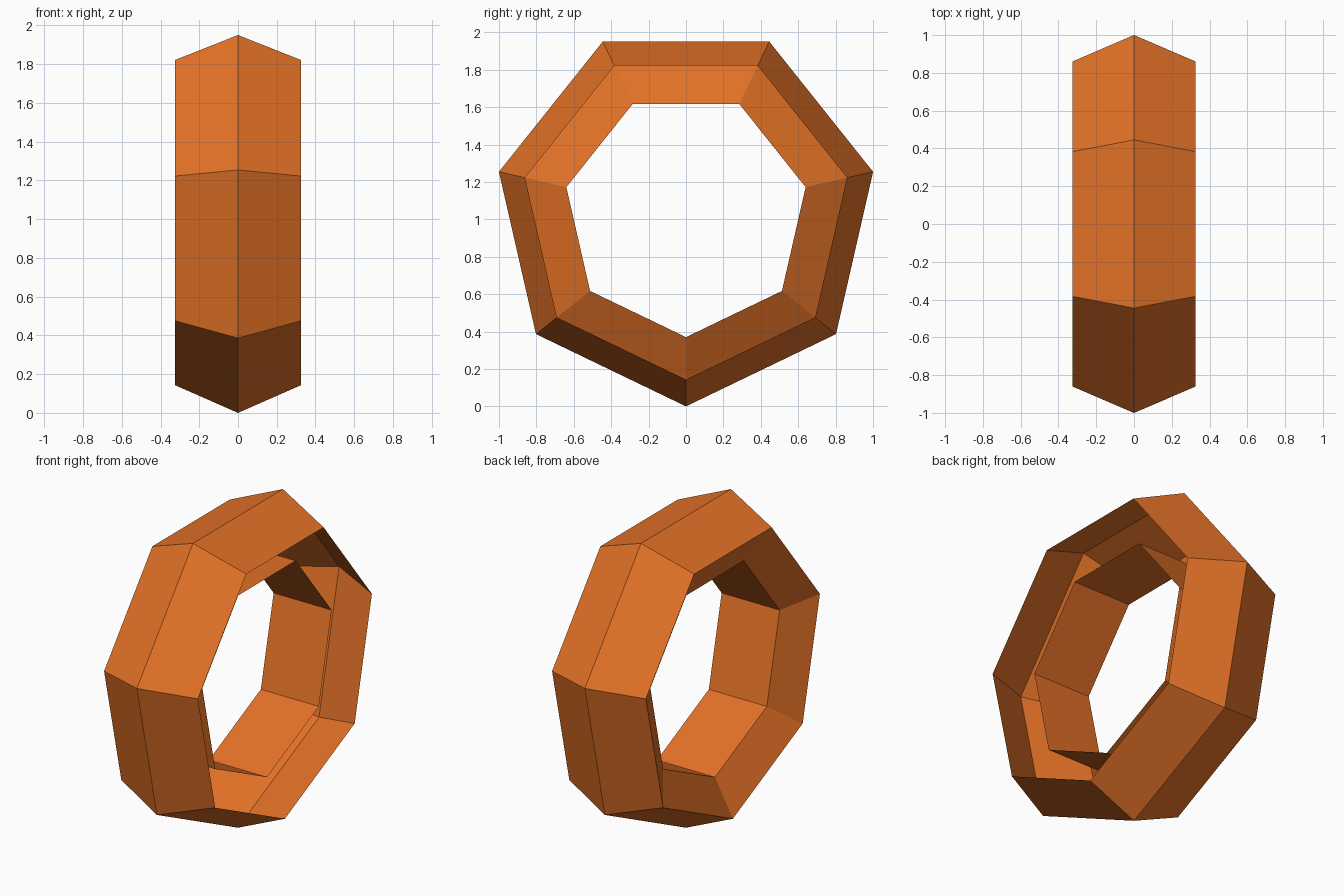
import bpy, bmesh, math

if "Cube" in bpy.data.objects:
    bpy.data.objects.remove(bpy.data.objects["Cube"])

SIDES = 7
CENTRE_Z = 1.026

# Cross-section (x, radius): a stretched pentagon, left open on the +x side
profile = [(0.325, 0.883), (0.0, 1.026), (-0.325, 0.883), (-0.201, 0.656), (0.201, 0.656)]

orange = bpy.data.materials.new("orange")
orange.diffuse_color = (0.76, 0.165, 0.02, 1)
orange.use_nodes = True
orange.node_tree.nodes["Principled BSDF"].inputs["Base Color"].default_value = orange.diffuse_color

# Seven-sided ring around the x axis, one corner pointing down
bm = bmesh.new()
rings = []
for i in range(SIDES):
    a = 2 * math.pi * i / SIDES
    rings.append([bm.verts.new((x, r * math.sin(a), CENTRE_Z - r * math.cos(a)))
                  for x, r in profile])
for i in range(SIDES):
    p, q = rings[i], rings[(i + 1) % SIDES]
    for j in range(len(profile) - 1):
        bm.faces.new((p[j], p[j + 1], q[j + 1], q[j]))

# Make the outer bands face away from the ring centre
bm.normal_update()
f = bm.faces[:][0]
c = f.calc_center_median()
if f.normal.y * c.y + f.normal.z * (c.z - CENTRE_Z) < 0:
    bmesh.ops.reverse_faces(bm, faces=bm.faces[:])

mesh = bpy.data.meshes.new("open_ring")
bm.to_mesh(mesh)
bm.free()
mesh.materials.append(orange)
bpy.context.collection.objects.link(bpy.data.objects.new("open_ring", mesh))
